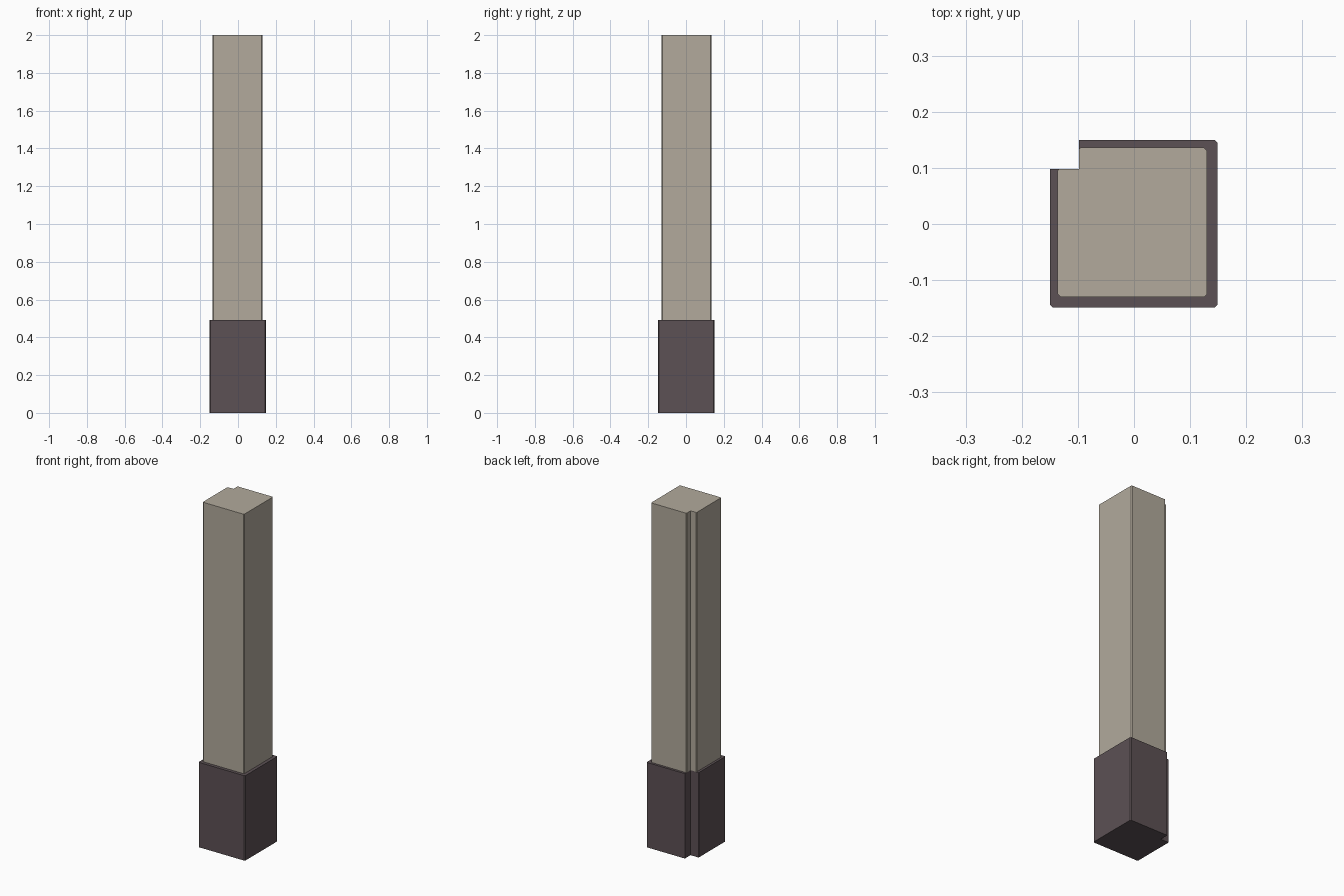
import bpy
import bmesh

cube = bpy.data.objects.get("Cube")
if cube:
    bpy.data.objects.remove(cube, do_unlink=True)

NOTCH = 0.098  # inner corner of the groove, shared by both parts


def make_material(name, rgb):
    mat = bpy.data.materials.new(name)
    mat.use_nodes = True
    color = (*rgb, 1.0)
    mat.diffuse_color = color
    mat.node_tree.nodes["Principled BSDF"].inputs["Base Color"].default_value = color
    return mat


def notched_post(name, near, far, z0, z1, chamfer, lip, mat):
    """Square prism with a groove along one corner and chamfered outer corners."""
    c, e = chamfer, lip
    # Lower-right half of the outline, from the groove to the far corner
    half = [(-NOTCH, NOTCH), (-NOTCH, far - e), (-NOTCH + e, far),
            (near - c, far), (near, far - c), (near, -near + c)]
    # The section is symmetric across the diagonal through the groove
    mirrored = [(-y, -x) for x, y in reversed(half[1:])]
    bm = bmesh.new()
    face = bm.faces.new([bm.verts.new((x, y, z0)) for x, y in half + mirrored])
    top = bmesh.ops.extrude_face_region(bm, geom=[face])
    verts = [g for g in top["geom"] if isinstance(g, bmesh.types.BMVert)]
    bmesh.ops.translate(bm, verts=verts, vec=(0, 0, z1 - z0))
    bmesh.ops.recalc_face_normals(bm, faces=bm.faces)
    mesh = bpy.data.meshes.new(name)
    bm.to_mesh(mesh)
    bm.free()
    mesh.materials.append(mat)
    obj = bpy.data.objects.new(name, mesh)
    bpy.context.collection.objects.link(obj)
    return obj


stone = make_material("warm_grey_stone", (0.445, 0.402, 0.332))
dark = make_material("dark_plum_base", (0.107, 0.082, 0.089))

# Wide foot and the slimmer shaft standing on it
notched_post("post_base", 0.149, 0.150, 0.0, 0.493, 0.005, 0.001, dark)
notched_post("post_shaft", 0.130, 0.136, 0.493, 2.0, 0.005, 0.003, stone)
